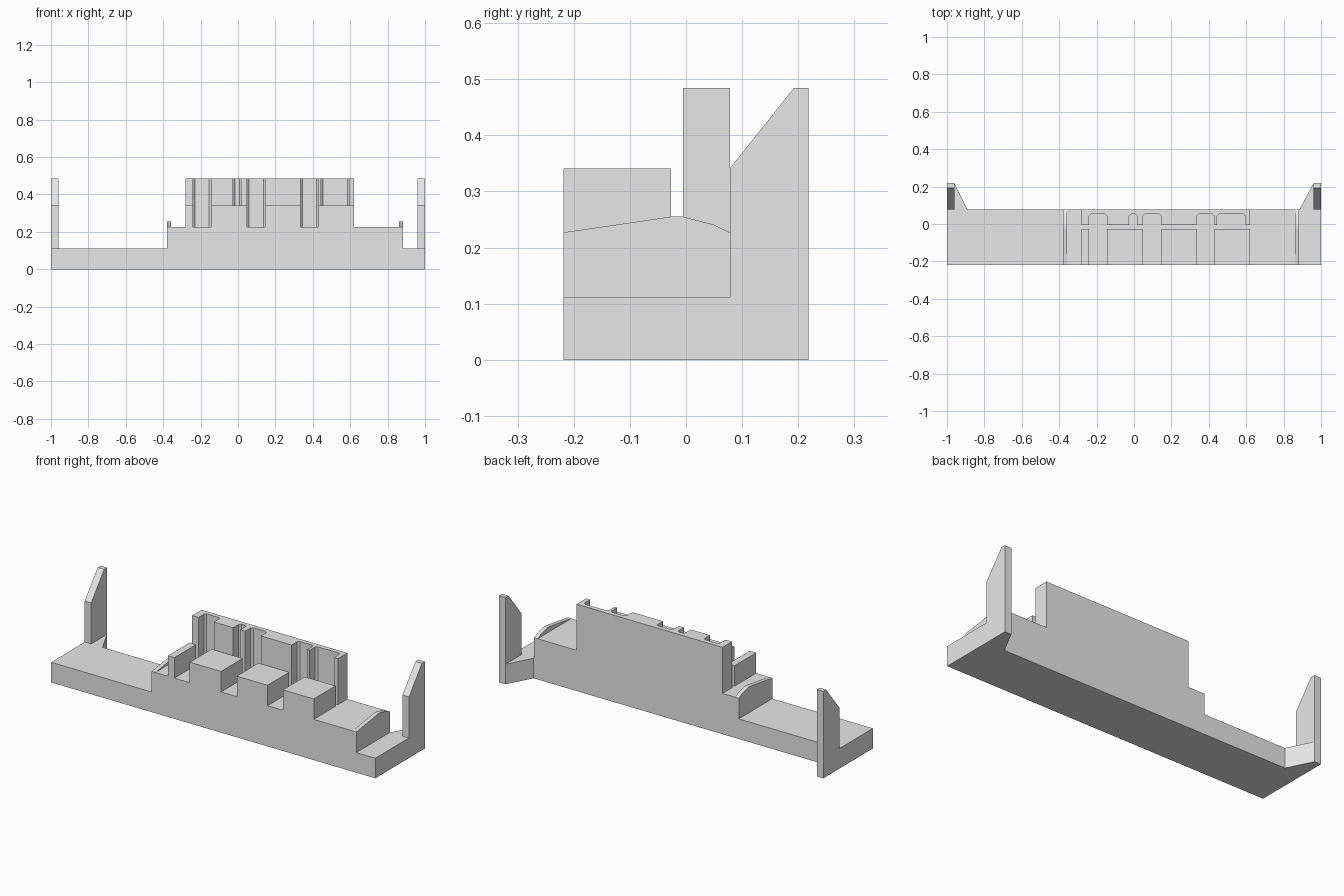
import bpy
import bmesh
from mathutils import Vector

cube = bpy.data.objects.get("Cube")
if cube:
    bpy.data.objects.remove(cube, do_unlink=True)

grey = bpy.data.materials.new("plain_grey")
grey.use_nodes = True
colour = (0.8, 0.8, 0.8, 1)
grey.diffuse_color = colour
grey.node_tree.nodes["Principled BSDF"].inputs["Base Color"].default_value = colour

FRONT, BACK, REAR = -0.218, 0.078, 0.218
BASE_TOP, DECK_TOP, BLOCK_TOP, TOP = 0.112, 0.227, 0.341, 0.484


def prism(name, outline, low, high, axis="z"):
    """Extrude an (x, y) outline along z, or a (y, z) outline along x."""
    def place(a, b, h):
        return Vector((a, b, h)) if axis == "z" else Vector((h, a, b))
    bm = bmesh.new()
    face = bm.faces.new([bm.verts.new(place(a, b, low)) for a, b in outline])
    grown = bmesh.ops.extrude_face_region(bm, geom=[face], use_keep_orig=True)
    verts = [v for v in grown["geom"] if isinstance(v, bmesh.types.BMVert)]
    bmesh.ops.translate(bm, verts=verts, vec=place(0, 0, high - low))
    bmesh.ops.recalc_face_normals(bm, faces=bm.faces)
    mesh = bpy.data.meshes.new(name)
    bm.to_mesh(mesh)
    bm.free()
    mesh.materials.append(grey)
    obj = bpy.data.objects.new(name, mesh)
    bpy.context.collection.objects.link(obj)
    return obj


def box(name, x0, x1, y0, y1, z0, z1):
    return prism(name, [(x0, y0), (x1, y0), (x1, y1), (x0, y1)], z0, z1)


# Long base with a splayed foot under each rear fin
prism("base", [(-1, FRONT), (1, FRONT), (1, REAR), (0.96, REAR), (0.885, BACK),
               (-0.89, BACK), (-0.96, REAR), (-1, REAR)], 0, BASE_TOP)

# Upright fins with a sloped front shoulder
fin = [(BACK, BASE_TOP), (REAR, BASE_TOP), (REAR, TOP), (0.192, TOP), (BACK, BLOCK_TOP)]
prism("right_fin", fin, -1, -0.96, "x")
prism("left_fin", fin, 0.96, 1, "x")

# Raised deck and its low curved end rails
box("deck", -0.38, 0.883, FRONT, BACK, BASE_TOP, DECK_TOP)
rail = [(FRONT, DECK_TOP), (BACK, DECK_TOP), (0.049, 0.241), (-0.005, 0.255), (-0.027, 0.255)]
prism("right_rail", rail, -0.38, -0.357, "x")
prism("left_rail", rail, 0.86, 0.883, "x")

# Front blocks
blocks = [(-0.28, -0.24), (-0.145, 0.048), (0.145, 0.335), (0.43, 0.62)]
for i, (x0, x1) in enumerate(blocks, 1):
    box(f"front_block_{i}", x0, x1, FRONT, -0.027, DECK_TOP, BLOCK_TOP)

# Back wall, its front face notched by recesses with chamfered corners
wall_front, recess_back, chamfer = -0.005, 0.053, 0.01
recesses = [(-0.24, -0.145), (-0.026, 0.017), (0.048, 0.145), (0.335, 0.43), (0.445, 0.595)]
outline = [(-0.28, BACK), (-0.28, wall_front)]
for x0, x1 in recesses:
    outline += [(x0, wall_front), (x0, recess_back - chamfer), (x0 + chamfer, recess_back),
                (x1 - chamfer, recess_back), (x1, recess_back - chamfer), (x1, wall_front)]
outline += [(0.62, wall_front), (0.62, BACK)]
prism("back_wall", outline, DECK_TOP, TOP)
